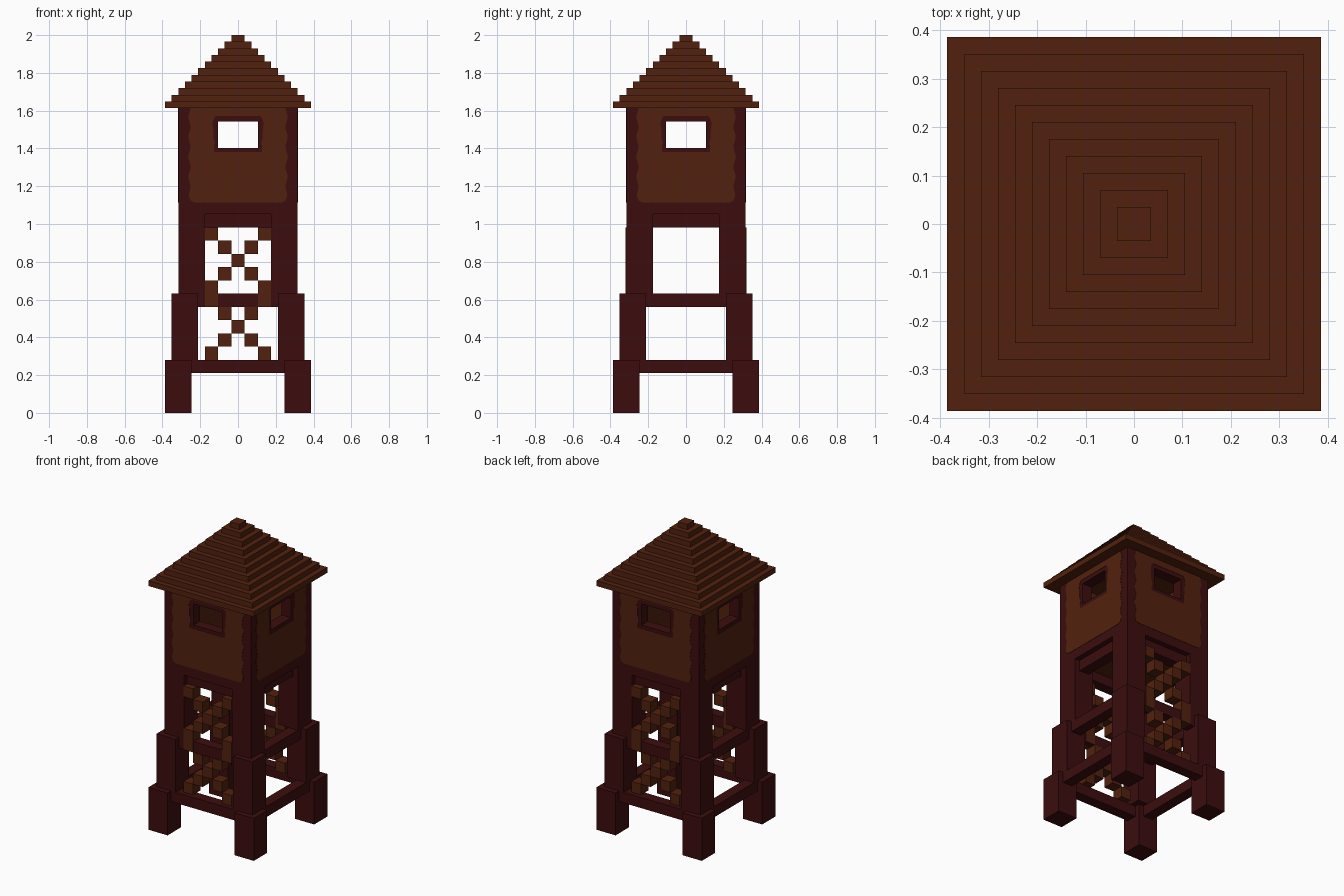
import bpy, bmesh, math
from mathutils import Matrix, Vector

if "Cube" in bpy.data.objects:
    bpy.data.objects.remove(bpy.data.objects["Cube"], do_unlink=True)

U = 2 / 57  # block size: the tower is 57 blocks tall


def material(name, rgb):
    m = bpy.data.materials.new(name)
    m.use_nodes = True
    m.diffuse_color = (*rgb, 1)
    m.node_tree.nodes["Principled BSDF"].inputs["Base Color"].default_value = (*rgb, 1)
    return m


BROWN = material("brown_wood", (0.084, 0.0152, 0.0044))
MAROON = material("dark_maroon_wood", (0.0452, 0.0040, 0.0044))


def boxes(name, mat, spans):
    """One object made of boxes given in blocks as (x0, x1, y0, y1, z0, z1)."""
    bm = bmesh.new()
    for x0, x1, y0, y1, z0, z1 in spans:
        centre = Vector((x0 + x1, y0 + y1, z0 + z1)) * U / 2
        size = (abs(x1 - x0) * U, abs(y1 - y0) * U, abs(z1 - z0) * U, 1)
        bmesh.ops.create_cube(bm, size=1, matrix=Matrix.Translation(centre) @ Matrix.Diagonal(size))
    me = bpy.data.meshes.new(name)
    bm.to_mesh(me)
    bm.free()
    ob = bpy.data.objects.new(name, me)
    bpy.context.collection.objects.link(ob)
    me.materials.append(mat)
    return ob


# Legs in three tiers stepping inward, each tier tied by a ring of beams
TIERS = [("lower", 7, 0, 8, 6), ("middle", 6, 8, 18, 16), ("upper", 5, 18, 30, 28)]
for tier, a, z0, z1, zb in TIERS:
    boxes(tier + "_legs", MAROON,
          [(sx * a, sx * (a + 4), sy * a, sy * (a + 4), z0, z1) for sx in (-1, 1) for sy in (-1, 1)])
    ring = []
    for s in (-1, 1):
        ring.append((-a, a, s * (a + 1), s * (a + 3), zb, zb + 2))
        ring.append((s * (a + 1), s * (a + 3), -a, a, zb, zb + 2))
    boxes(tier + "_beams", MAROON, ring)

# Crossed braces of stepped blocks on the front and back
for side, s in (("front", -1), ("back", 1)):
    steps = []
    for base in (8, 18):
        for i in range(5):
            for x in {2 * i - 4, 4 - 2 * i}:
                steps.append((x - 1, x + 1, s * 6.9, s * 9.1, base + 2 * i, base + 2 * i + 2))
    boxes(side + "_cross_braces", BROWN, steps)

# Cabin: hollow block with a window through each wall
cabin = boxes("cabin_walls", MAROON, [(-9, 9, -9, 9, 30, 46)])
cabin.data.materials.append(BROWN)
cutters = [boxes("room_cutter", MAROON, [(-7, 7, -7, 7, 31, 48)]),
           boxes("window_cutter_x", MAROON, [(-12, 12, -3, 3, 40, 44)]),
           boxes("window_cutter_y", MAROON, [(-3, 3, -12, 12, 40, 44)])]
for c in cutters:
    c.hide_render = True
    mod = cabin.modifiers.new(c.name, 'BOOLEAN')
    mod.operation = 'DIFFERENCE'
    mod.solver = 'EXACT'
    mod.object = c
bpy.context.view_layer.update()
cut = bpy.data.meshes.new_from_object(cabin.evaluated_get(bpy.context.evaluated_depsgraph_get()))
cabin.modifiers.clear()
cabin.data = cut
for c in cutters:
    bpy.data.objects.remove(c, do_unlink=True)
# Room faces are brown, outside and window reveals are maroon
for p in cut.polygons:
    inside = all(abs(cut.vertices[v].co.x) < 7.1 * U and abs(cut.vertices[v].co.y) < 7.1 * U
                 for v in p.vertices)
    p.material_index = 1 if inside else 0

boxes("cabin_floor", BROWN, [(-6, 6, -6, 6, 29.8, 30)])

# Thin wall panels with wavy sides and a hole that leaves the window frame showing
half = [(0.0, 1.115), (0.232, 1.115), (0.25, 1.124), (0.26, 1.145)]
for i in range(1, 28):
    z = 1.145 + i * (1.613 - 1.145) / 27
    half.append((0.257 + 0.006 * math.cos((z - 1.145) * math.tau / (3 * U)), z))
frame = [(0.12, 1.38), (0.128, 1.386), (0.128, 1.41), (0.122, 1.43), (0.131, 1.46),
         (0.131, 1.50), (0.136, 1.53), (0.129, 1.558), (0.118, 1.571)]


def mirrored(pts):
    return pts + [(-x, z) for x, z in reversed(pts) if x > 0]


for k, side in enumerate(("front", "left", "back", "right")):
    cu = bpy.data.curves.new("panel_outline", 'CURVE')
    cu.dimensions = '2D'
    cu.fill_mode = 'BOTH'
    cu.extrude = 0.002
    for pts in (mirrored(half), mirrored(frame)):
        sp = cu.splines.new('POLY')
        sp.points.add(len(pts) - 1)
        for p, (x, z) in zip(sp.points, pts):
            p.co = (x, z, 0, 1)
        sp.use_cyclic_u = True
    tmp = bpy.data.objects.new("panel_outline", cu)
    bpy.context.collection.objects.link(tmp)
    bpy.context.view_layer.update()
    me = bpy.data.meshes.new_from_object(tmp.evaluated_get(bpy.context.evaluated_depsgraph_get()))
    bpy.data.objects.remove(tmp, do_unlink=True)
    me.transform(Matrix.Rotation(k * math.pi / 2, 4, 'Z') @ Matrix.Translation((0, -9 * U, 0))
                 @ Matrix.Rotation(math.pi / 2, 4, 'X'))
    me.materials.clear()
    me.materials.append(BROWN)
    bpy.context.collection.objects.link(bpy.data.objects.new(side + "_wall_panel", me))

# Stepped pyramid roof
boxes("stepped_roof", BROWN, [(-r, r, -r, r, 57 - r, 58 - r) for r in range(1, 12)])
